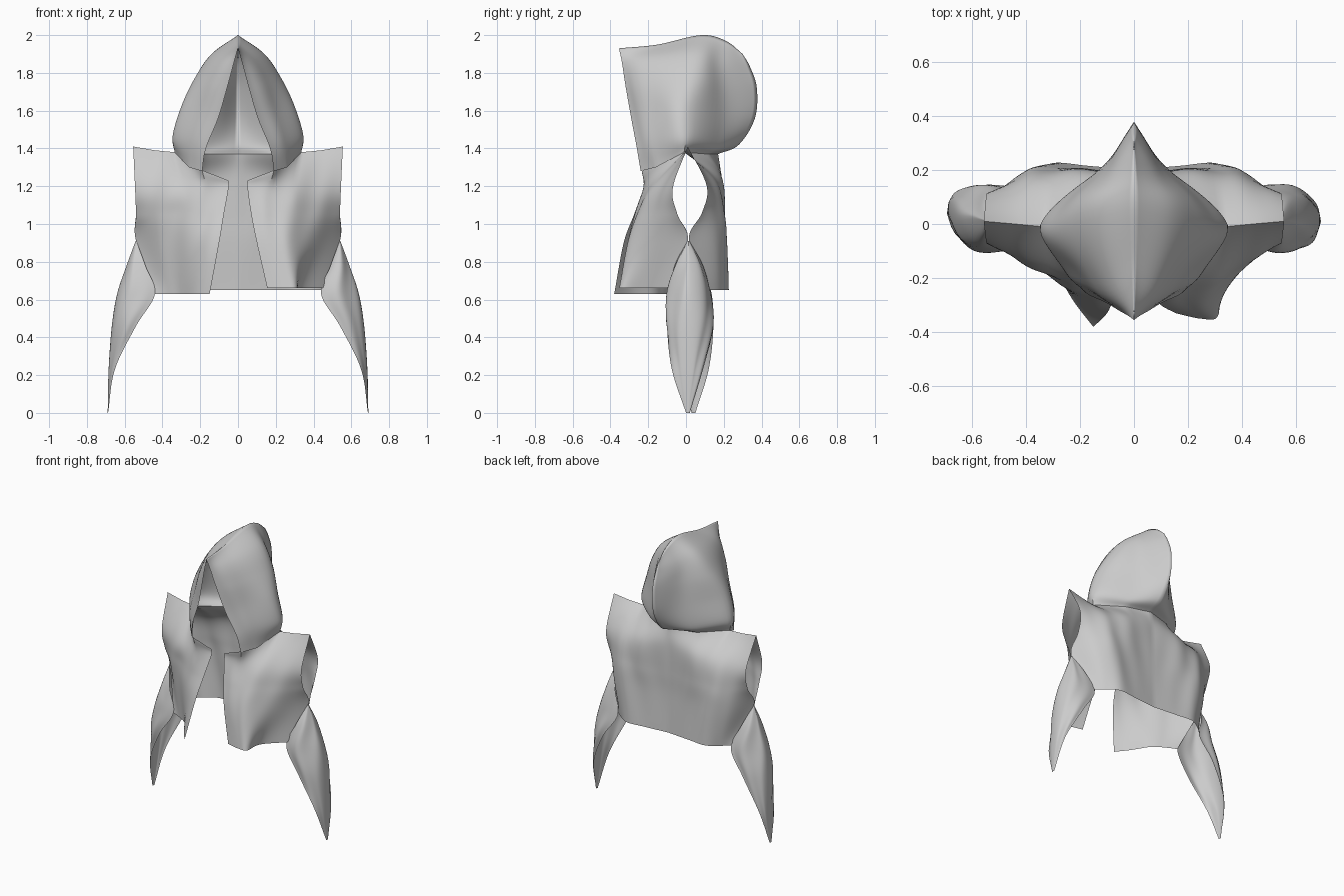
import bpy
from math import sin, pi
from mathutils import Vector


def spline(pts, n, curve=True):
    """Curve (or straight segments) through the points, n samples per span."""
    p = [pts[0] * 2 - pts[1]] + pts + [pts[-1] * 2 - pts[-2]]
    out = []
    for i in range(1, len(p) - 2):
        a, b, c, d = p[i - 1:i + 3]
        for k in range(n):
            t = k / n
            if curve:
                out.append(0.5 * (2 * b + (c - a) * t + (2 * a - 5 * b + 4 * c - d) * t * t
                                  + (3 * b - a - 3 * c + d) * t ** 3))
            else:
                out.append(b.lerp(c, t))
    return out + [pts[-1].copy()]


def sheet(name, rows, side=1, flip=False, mirror=False, ripple=0.006, n=8):
    """Cloth panel through a coarse grid of guide points; the first row is a straight seam."""
    rows = [spline([Vector(p) for p in r], n, i > 0) for i, r in enumerate(rows)]
    cols = [spline(list(c), n) for c in zip(*rows)]
    nu, nv = len(cols), len(cols[0])
    verts = []
    for i, c in enumerate(cols):
        for j, p in enumerate(c):
            u, v = i / (nu - 1), j / (nv - 1)
            w = ripple * sin(pi * u) * sin(pi * v) * sin(19 * u + 5 * v * side)
            verts.append((p.x * side, p.y + w, p.z))
    faces = []
    for i in range(nu - 1):
        for j in range(nv - 1):
            a = i * nv + j
            f = (a, a + nv, a + nv + 1, a + 1)
            faces.append(f[::-1] if flip != (side < 0) else f)
    me = bpy.data.meshes.new(name)
    me.from_pydata(verts, [], faces)
    me.validate()
    ob = bpy.data.objects.new(name, me)
    bpy.context.collection.objects.link(ob)
    if mirror:
        m = ob.modifiers.new("mirror", 'MIRROR')
        m.use_clip = True
    me.shade_smooth()
    return ob


def level(z, *xy):
    """Row of points at one height."""
    return [(x, y, z) for x, y in xy]


# Hood: rows climb from the neck seam to the central ridge, front edge to back
sheet("hood", [
    [(.19, -.24, 1.28), (.26, -.16, 1.30), (.335, -.01, 1.38), (.17, .12, 1.37), (0, .17, 1.37)],
    [(.17, -.26, 1.40), (.25, -.18, 1.44), (.345, .0, 1.46), (.16, .17, 1.42), (0, .28, 1.42)],
    [(.105, -.29, 1.56), (.20, -.20, 1.60), (.30, .0, 1.62), (.12, .205, 1.58), (0, .365, 1.56)],
    [(.055, -.32, 1.73), (.15, -.22, 1.75), (.23, .03, 1.77), (.10, .21, 1.74), (0, .375, 1.72)],
    [(.02, -.34, 1.86), (.085, -.22, 1.87), (.14, .05, 1.90), (.075, .2, 1.86), (0, .34, 1.83)],
    [(0, -.355, 1.93), (0, -.15, 1.95), (0, .08, 2.0), (0, .21, 1.97), (0, .30, 1.90)],
], mirror=True)

# Back panel: shoulder seam down to the hem, centre to side seam
sheet("back_panel", [
    [(0, .17, 1.37), (.17, .12, 1.37), (.335, -.01, 1.38), (.44, .0, 1.39), (.555, .01, 1.41)],
    [(0, .185, 1.26), (.16, .19, 1.25), (.31, .165, 1.24), (.43, .14, 1.22), (.545, .11, 1.2)],
    level(1.06, (0, .19), (.17, .2), (.32, .205), (.44, .17), (.54, .085)),
    [(0, .19, .9), (.17, .2, .9), (.32, .215, .9), (.44, .17, .9), (.54, .015, .91)],
    level(.65, (0, .2), (.17, .215), (.30, .225), (.38, .18), (.44, .13)),
], mirror=True)

# Front panels: shared shoulder, different drape at the hem
top = [(.05, -.22, 1.23), (.19, -.235, 1.285), (.335, -.01, 1.38), (.44, .0, 1.39), (.555, .01, 1.41)]
chest = level(1.19, (.05, -.225), (.17, -.22), (.30, -.18), (.43, -.12), (.545, -.07))
sheet("front_panel_right", [
    top, chest,
    level(1.05, (.07, -.26), (.17, -.27), (.30, -.235), (.43, -.14), (.54, -.045)),
    [(.10, -.30, .9), (.2, -.31, .9), (.30, -.28, .9), (.41, -.15, .9), (.54, .01, .91)],
    level(.66, (.155, -.33), (.25, -.35), (.31, -.34), (.325, -.22), (.45, -.09)),
], flip=True)
sheet("front_panel_left", [
    top, chest,
    level(1.05, (.075, -.275), (.17, -.25), (.30, -.20), (.43, -.13), (.54, -.045)),
    [(.10, -.33, .9), (.19, -.28, .9), (.30, -.20, .9), (.42, -.12, .9), (.54, .01, .91)],
    level(.63, (.15, -.38), (.22, -.29), (.29, -.18), (.36, -.13), (.44, -.09)),
], side=-1, flip=True)

# Hanging sleeves: open inward, tapering to a point
for side, tag, s in ((1, "right", 0), (-1, "left", .03)):
    sheet("sleeve_" + tag, [
        level(.91, (.538, .008), (.54, .01), (.542, .013), (.54, .015), (.538, .018)),
        level(.78, (.49, -.06), (.555, -.045), (.59, .02), (.555, .075), (.49, .09)),
        level(.63, (.44, -.09), (.56, -.09), (.64, .02), (.56, .12), (.44, .13)),
        level(.46, (.54, -.10), (.62, -.085), (.668, .02 + s / 2), (.62, .125), (.545, .145)),
        level(.23, (.652, -.075 + s), (.672, -.04 + s), (.685, .02 + s), (.675, .07 + s), (.655, .09 + s)),
        level(0, (.688, s), (.69, s + .005), (.69, s + .01), (.69, s + .015), (.688, s + .02)),
    ], side=side, flip=True, ripple=.012)

# Keep seams crisp
bpy.ops.object.select_all(action='SELECT')
bpy.context.view_layer.objects.active = bpy.data.objects["hood"]
bpy.ops.object.shade_smooth_by_angle(angle=0.6)
